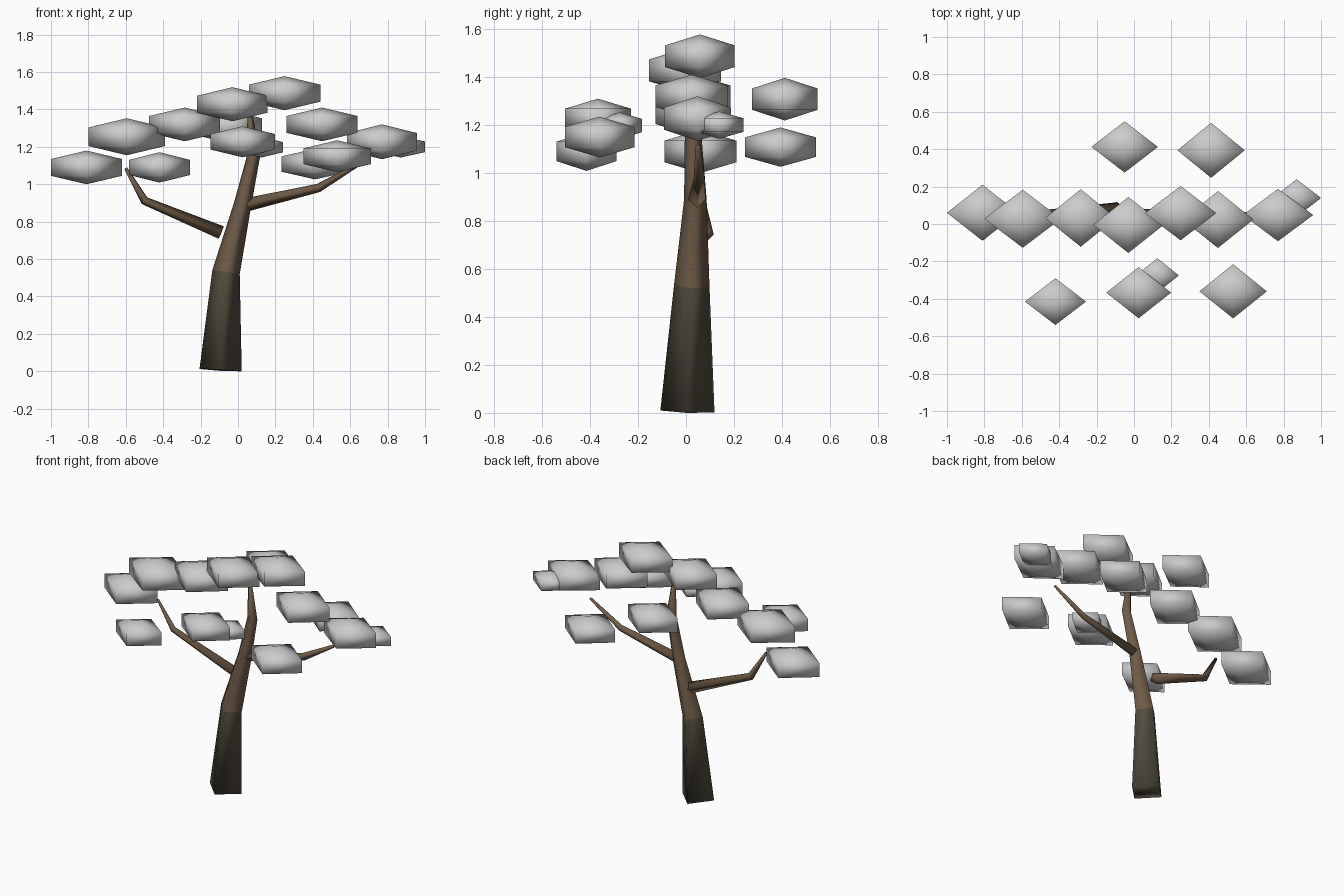
import bpy, bmesh, math
from mathutils import Vector

if "Cube" in bpy.data.objects:
    bpy.data.objects.remove(bpy.data.objects["Cube"])


def material(name, rgb):
    m = bpy.data.materials.new(name)
    m.diffuse_color = (*rgb, 1)
    m.use_nodes = True
    m.node_tree.nodes["Principled BSDF"].inputs["Base Color"].default_value = m.diffuse_color
    return m


dark_bark = material("dark_bark", (0.085, 0.073, 0.05))
bark = material("bark", (0.16, 0.105, 0.065))


def finish(name, bm, mats=()):
    bmesh.ops.recalc_face_normals(bm, faces=bm.faces)
    for f in bm.faces:
        f.smooth = True
    me = bpy.data.meshes.new(name)
    bm.to_mesh(me)
    bm.free()
    for m in mats:
        me.materials.append(m)
    ob = bpy.data.objects.new(name, me)
    bpy.context.collection.objects.link(ob)
    return ob


def limb(name, path, mats, sides=4):
    """Tapered four-sided tube through (x, y, z, radius) stations."""
    bm = bmesh.new()
    pts = [Vector(p[:3]) for p in path]
    rings = []
    for i, p in enumerate(pts):
        before = (p - pts[i - 1]).normalized() if i else Vector()
        after = (pts[i + 1] - p).normalized() if i < len(pts) - 1 else Vector()
        t = (before + after).normalized()
        v = t.cross(Vector((1, 0, 0)) if abs(t.y) > 0.9 else Vector((0, 1, 0))).normalized()
        u = v.cross(t)
        ring = []
        for k in range(sides):
            a = 2 * math.pi * k / sides
            ring.append(bm.verts.new(p + path[i][3] * (u * math.cos(a) + v * math.sin(a))))
        rings.append(ring)
    for i, (r0, r1) in enumerate(zip(rings, rings[1:])):
        for k in range(sides):
            j = (k + 1) % sides
            f = bm.faces.new((r0[k], r0[j], r1[j], r1[k]))
            f.material_index = min(i, len(mats) - 1)
    bm.faces.new(rings[0])
    bm.faces.new(rings[-1]).material_index = len(mats) - 1
    return finish(name, bm, mats)


# Trunk and the two bent side branches
limb("trunk", [(-0.093, 0.006, 0.006, 0.113), (-0.064, 0.024, 0.53, 0.074),
               (0.024, 0.039, 0.89, 0.047), (0.083, 0.03, 1.15, 0.035),
               (0.062, 0.03, 1.40, 0.012)], [dark_bark, bark])
limb("left_branch", [(-0.09, 0.08, 0.742, 0.036), (-0.5, 0.05, 0.912, 0.023),
                     (-0.6, 0.035, 1.085, 0.009)], [bark])
limb("right_branch", [(0.045, 0.045, 0.89, 0.036), (0.43, 0.055, 0.98, 0.023),
                      (0.65, 0.05, 1.11, 0.01)], [bark])


def clump(name, x, y, z, hx, hy, hz):
    """Four-sided, three-band squashed ball of leaves."""
    bm = bmesh.new()
    bmesh.ops.create_uvsphere(bm, u_segments=4, v_segments=3, radius=1)
    ring = max(v.co.x for v in bm.verts)
    bmesh.ops.scale(bm, vec=(hx / ring, hy / ring, hz), verts=bm.verts)
    bmesh.ops.translate(bm, vec=(x, y, z), verts=bm.verts)
    finish(name, bm)


# Foliage: centre and half sizes
clumps = [
    (-0.81, 0.06, 1.09, 0.19, 0.15, 0.09),
    (-0.595, 0.028, 1.254, 0.205, 0.155, 0.099),
    (-0.285, 0.032, 1.32, 0.19, 0.154, 0.09),
    (-0.03, -0.005, 1.428, 0.188, 0.15, 0.091),
    (0.249, 0.058, 1.487, 0.191, 0.145, 0.091),
    (0.449, 0.024, 1.32, 0.19, 0.152, 0.09),
    (0.77, 0.048, 1.227, 0.188, 0.14, 0.093),
    (0.87, 0.139, 1.20, 0.13, 0.1, 0.057),
    (-0.05, 0.412, 1.308, 0.178, 0.137, 0.089),
    (0.412, 0.394, 1.108, 0.18, 0.147, 0.082),
    (-0.42, -0.415, 1.09, 0.163, 0.125, 0.081),
    (0.025, -0.367, 1.227, 0.173, 0.137, 0.083),
    (0.125, -0.275, 1.198, 0.115, 0.092, 0.055),
    (0.53, -0.36, 1.15, 0.18, 0.145, 0.085),
]
for i, c in enumerate(clumps):
    clump(f"leaf_clump_{i + 1}", *c)
